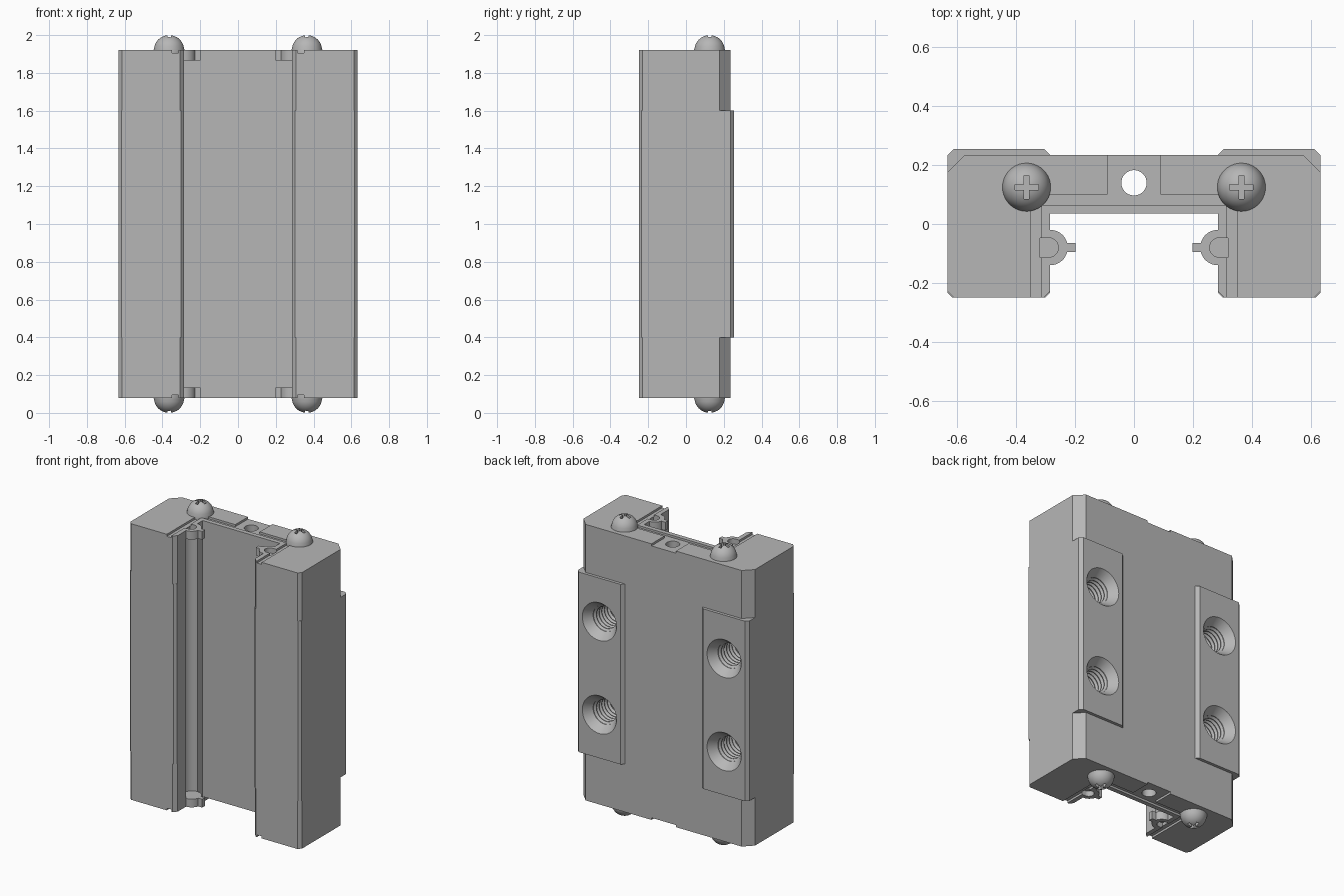
import bpy, bmesh, math
from mathutils import Matrix, Vector

if "Cube" in bpy.data.objects:
    bpy.data.objects.remove(bpy.data.objects["Cube"], do_unlink=True)

steel = bpy.data.materials.new("steel_grey")
steel.use_nodes = True
GREY = (0.47, 0.47, 0.47, 1)
steel.diffuse_color = GREY
steel.node_tree.nodes["Principled BSDF"].inputs["Base Color"].default_value = GREY


def finish(name, bm):
    bmesh.ops.recalc_face_normals(bm, faces=bm.faces)
    me = bpy.data.meshes.new(name)
    bm.to_mesh(me)
    bm.free()
    me.materials.append(steel)
    ob = bpy.data.objects.new(name, me)
    bpy.context.collection.objects.link(ob)
    return ob


def prism(name, pts, z0, z1):
    """Extrude an xy outline between two heights."""
    bm = bmesh.new()
    face = bm.faces.new([bm.verts.new((x, y, z0)) for x, y in pts])
    ext = bmesh.ops.extrude_face_region(bm, geom=[face])
    verts = [v for v in ext["geom"] if isinstance(v, bmesh.types.BMVert)]
    bmesh.ops.translate(bm, verts=verts, vec=(0, 0, z1 - z0))
    return finish(name, bm)


def box(x0, x1, y0, y1, z0, z1):
    return prism("cutter", [(x0, y0), (x1, y0), (x1, y1), (x0, y1)], z0, z1)


def lathe(name, profile, matrix, steps=40):
    """Revolve (radius, height) points round z, then place the result."""
    bm = bmesh.new()
    vs = [bm.verts.new((r, 0, z)) for r, z in profile]
    es = [bm.edges.new(p) for p in zip(vs, vs[1:])]
    bmesh.ops.spin(bm, geom=vs + es, cent=(0, 0, 0), axis=(0, 0, 1),
                   angle=math.tau, steps=steps)
    bmesh.ops.remove_doubles(bm, verts=bm.verts, dist=1e-5)
    bmesh.ops.transform(bm, matrix=matrix, verts=bm.verts)
    return finish(name, bm)


def rod(x, y, r, z0, z1):
    return lathe("cutter", [(0, z0), (r, z0), (r, z1), (0, z1)],
                 Matrix.Translation((x, y, 0)))


def cut(ob, cutters):
    """Subtract each cutter, then delete it."""
    for c in cutters:
        c.hide_render = True
        mod = ob.modifiers.new("cut", "BOOLEAN")
        mod.operation, mod.solver, mod.object = "DIFFERENCE", "EXACT", c
        deps = bpy.context.evaluated_depsgraph_get()
        me = bpy.data.meshes.new_from_object(ob.evaluated_get(deps))
        ob.modifiers.clear()
        ob.data = me
        bpy.data.objects.remove(c, do_unlink=True)


def mirrored(half):
    """Complete an outline whose first and last points lie on x = 0."""
    return half + [(-x, y) for x, y in half[-2:0:-1]]


def arc(cx, cy, r, a0, a1, n=16):
    return [(cx + r * math.cos(a0 + (a1 - a0) * i / n),
             cy + r * math.sin(a0 + (a1 - a0) * i / n)) for i in range(n + 1)]


BOTTOM, LOW, HIGH, TOP = 0.08, 0.4, 1.6, 1.92
SEAL = 0.055
GROOVE_Y = -0.08
parts = []

# Carriage body outlines: the middle has raised mounting pads at the back
channel = [(0.285, 0.035), (0, 0.035)]
mid_half = [(0, 0.235), (0.285, 0.235), (0.305, 0.255), (0.613, 0.255),
            (0.633, 0.235), (0.633, -0.235), (0.618, -0.25),
            (0.301, -0.25), (0.285, -0.234)] + channel
end_half = [(0, 0.235), (0.575, 0.235), (0.633, 0.177), (0.633, -0.23),
            (0.613, -0.25), (0.307, -0.25), (0.285, -0.228)] + channel


def common_cuts():
    """Ball grooves beside the channel and the central through hole."""
    return [rod(s * 0.285, GROOVE_Y, 0.058, BOTTOM + SEAL, TOP - SEAL)
            for s in (1, -1)] + [rod(0, 0.14, 0.043, 0, 2)]


# Threaded mounting holes, countersunk into the pads
thread = [(0, -0.02), (0.141, -0.02), (0.085, 0.055)]
for i in range(8):
    d = 0.06 + i * 0.028
    thread += [(0.085, d), (0.073, d + 0.012), (0.073, d + 0.016), (0.085, d + 0.026)]
thread += [(0.073, 0.3), (0, 0.3)]
into_back = Matrix.Rotation(math.pi / 2, 4, "X")
holes = [lathe("cutter", thread, Matrix.Translation((x, 0.255, z)) @ into_back)
         for x in (-0.46, 0.46) for z in (0.69, 1.31)]

body = prism("middle_body", mirrored(mid_half), LOW, HIGH)
cut(body, common_cuts() + holes)
parts.append(body)

# End caps, with shallow seal grooves and a recess round the hole
for label, z0, z1, face, inward in (("bottom", BOTTOM, LOW, BOTTOM, 1),
                                    ("top", HIGH, TOP, TOP, -1)):
    cap = prism(label + "_end_cap", mirrored(end_half), z0, z1)
    a, b = sorted((face + inward * 0.014, face - inward * 0.05))
    cut(cap, common_cuts() + [
        box(-0.09, 0.09, 0.1, 0.3, a, b),
        box(-0.35, 0.35, 0.065, 0.1, a, b),
        box(0.315, 0.35, -0.3, 0.08, a, b),
        box(-0.35, -0.315, -0.3, 0.08, a, b)])

    a, b = sorted((face + inward * 0.035, face - inward * 0.05))
    for side, s in (("left", 1), ("right", -1)):
        # Seal lip: a round nose with a small tongue
        nose = arc(0.285, GROOVE_Y, 0.06, math.pi / 2, math.pi * 0.92)
        low = [(x, 2 * GROOVE_Y - y) for x, y in reversed(nose)]
        tongue = [(0.198, GROOVE_Y + 0.015), (0.198, GROOVE_Y - 0.015)]
        outline = [(s * x, y) for x, y in nose + tongue + low]
        lip = prism(f"{label}_{side}_seal_lip", outline,
                    *sorted((face, face + inward * SEAL)))
        slot = [(s * x, y) for x, y in
                [(0.32, GROOVE_Y + 0.033)]
                + arc(0.29, GROOVE_Y, 0.033, math.pi / 2, math.pi * 1.5)
                + [(0.32, GROOVE_Y - 0.033)]]
        cut(lip, [prism("cutter", slot, a, b)])
        cut(cap, [prism("cutter", slot, a, b)])
        parts.append(lip)

        # Domed screw head with a cross recess
        place = Matrix.Translation((s * 0.365, 0.125, face))
        if inward == 1:
            place = place @ Matrix.Rotation(math.pi, 4, "X")
        dome = arc(0, 0, 0.08, 0, math.pi / 2, 12)
        dome[-1] = (0, 0.08)
        screw = lathe(f"{label}_{side}_screw",
                      [(0, -0.02), (0.082, -0.02), (0.082, 0)] + dome[1:], place)
        x = s * 0.365
        c, d = sorted((face - inward * 0.045, face - inward * 0.15))
        cut(screw, [box(x - 0.04, x + 0.04, 0.116, 0.134, c, d),
                    box(x - 0.009, x + 0.009, 0.085, 0.165, c, d)])
        parts.append(screw)
    parts.append(cap)

# Smooth the round surfaces and keep the machined edges sharp
bpy.ops.object.select_all(action="DESELECT")
for ob in parts:
    ob.select_set(True)
bpy.context.view_layer.objects.active = parts[0]
bpy.ops.object.shade_smooth_by_angle(angle=math.radians(25))
